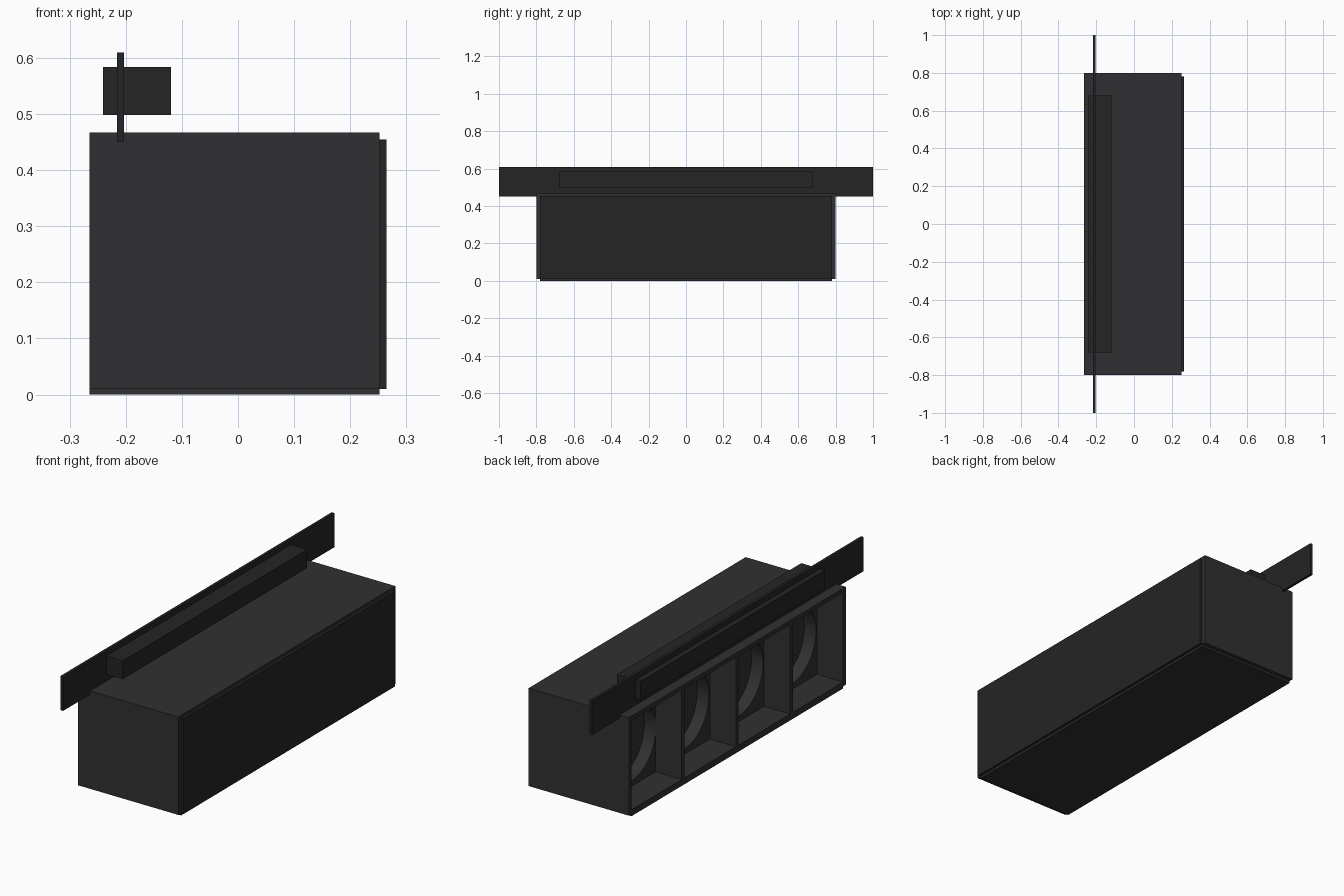
import bpy, math

if "Cube" in bpy.data.objects:
    bpy.data.objects.remove(bpy.data.objects["Cube"])


def material(name, v):
    m = bpy.data.materials.new(name)
    m.diffuse_color = (v, v, v * 1.05, 1)
    m.use_nodes = True
    m.node_tree.nodes["Principled BSDF"].inputs["Base Color"].default_value = m.diffuse_color
    return m


BODY = material("charcoal", 0.03)
TRIM = material("black", 0.018)


def box(name, x, y, z, mat):
    """Box from (min, max) ranges on each axis."""
    bpy.ops.mesh.primitive_cube_add(size=1)
    o = bpy.context.object
    o.name = name
    for v in o.data.vertices:
        v.co = [a + (b - a) * (c + 0.5) for (a, b), c in zip((x, y, z), v.co)]
    o.data.materials.append(mat)
    return o


X0, X1 = -0.265, 0.252
Z0, Z1 = 0.01, 0.467
T = 0.02

# Cabinet shell, open towards -x
box("top_board", (X0, X1), (-0.8, 0.8), (Z1 - T, Z1), BODY)
box("bottom_board", (X0, X1), (-0.8, 0.8), (Z0, Z0 + T), BODY)
for s in (-1, 1):
    ys = sorted((s * 0.8, s * (0.8 - T)))
    box("end_board", (X0, X1), ys, (Z0 + T, Z1 - T), BODY)

# Inset cover panels on the back and underside
box("back_panel", (X1, 0.265), (-0.78, 0.78), (Z0, 0.455), TRIM)
box("base_panel", (X0, X1), (-0.78, 0.78), (0, Z0), BODY)

# Dividers between the four bays
for y in (-0.4, 0, 0.4):
    box("divider", (X0, -0.13), (y - T / 2, y + T / 2), (Z0 + T, Z1 - T), BODY)

# Recessed baffle with a round port in every bay
baffle = box("baffle", (-0.13, -0.07), (-0.78, 0.78), (Z0 + T, Z1 - T), BODY)
for y in (-0.59, -0.2, 0.2, 0.59):
    bpy.ops.mesh.primitive_cylinder_add(vertices=48, radius=0.183, depth=0.3,
                                        location=(-0.1, y, 0.238),
                                        rotation=(0, math.pi / 2, 0))
    cutter = bpy.context.object
    cutter.name = "port_cutter"
    cutter.hide_render = True
    cutter.hide_set(True)
    mod = baffle.modifiers.new("port", 'BOOLEAN')
    mod.operation = 'DIFFERENCE'
    mod.solver = 'EXACT'
    mod.object = cutter
box("port_backing", (-0.07, -0.06), (-0.78, 0.78), (Z0 + T, Z1 - T), BODY)

# Long mounting strip and the bar running through it
box("mounting_strip", (-0.216, -0.203), (-1, 1), (0.45, 0.61), TRIM)
box("top_bar", (-0.241, -0.119), (-0.68, 0.68), (0.498, 0.584), TRIM)
